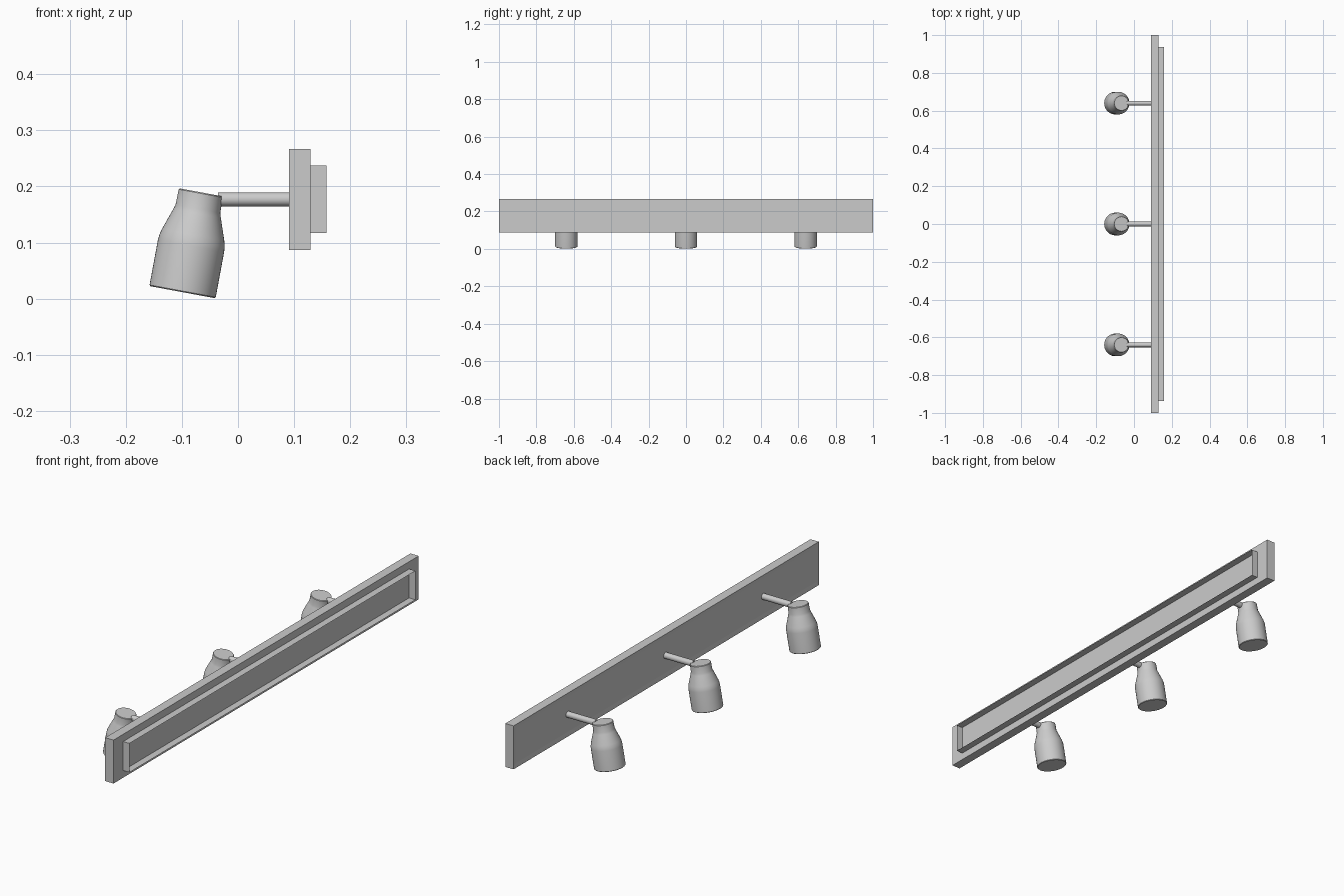
import bpy, bmesh, math
from mathutils import Matrix, Vector

if "Cube" in bpy.data.objects:
    bpy.data.objects.remove(bpy.data.objects["Cube"])


def finish(bm, name):
    bmesh.ops.recalc_face_normals(bm, faces=bm.faces)
    mesh = bpy.data.meshes.new(name)
    bm.to_mesh(mesh)
    bm.free()
    obj = bpy.data.objects.new(name, mesh)
    bpy.context.collection.objects.link(obj)
    return obj


def box(lo, hi):
    lo, hi = Vector(lo), Vector(hi)
    bm = bmesh.new()
    bmesh.ops.create_cube(bm, size=1, matrix=Matrix.Translation((lo + hi) / 2)
                          @ Matrix.Diagonal((hi - lo).to_4d()))
    bm.normal_update()
    return bm


def smooth(obj):
    bpy.ops.object.select_all(action='DESELECT')
    obj.select_set(True)
    bpy.context.view_layer.objects.active = obj
    bpy.ops.object.shade_smooth_by_angle(angle=math.radians(35))


def lathe(profile, matrix, name, sides):
    # capped solid of revolution around local z
    bm = bmesh.new()
    rings = [[bm.verts.new((r * math.cos(2 * math.pi * i / sides),
                            r * math.sin(2 * math.pi * i / sides), z))
              for i in range(sides)] for r, z in profile]
    for a, b in zip(rings, rings[1:]):
        for i in range(sides):
            j = (i + 1) % sides
            bm.faces.new((a[i], a[j], b[j], b[i]))
    bm.faces.new(rings[0])
    bm.faces.new(rings[-1])
    bm.transform(matrix)
    obj = finish(bm, name)
    smooth(obj)


# Long front plate with a faintly inset face panel
bm = box((0.091, -1, 0.087), (0.129, 1, 0.267))
front = [f for f in bm.faces if f.normal.x < -0.9]
bmesh.ops.inset_region(bm, faces=front, thickness=0.024)
bmesh.ops.translate(bm, verts=front[0].verts, vec=(0.003, 0, 0))
finish(bm, "front_plate")

# Wall-side tray: thin rim, open at the back
bm = box((0.129, -0.937, 0.117), (0.158, 0.937, 0.237))
bmesh.ops.delete(bm, geom=[f for f in bm.faces if abs(f.normal.x) > 0.9],
                 context='FACES')
finish(bm, "wall_mount_rim")

# Three tilted spot heads, each on a straight arm
shade = [(0.058, 0), (0.06, 0.002), (0.06, 0.084), (0.0592, 0.093),
         (0.0565, 0.104), (0.043, 0.143), (0.0405, 0.151),
         (0.04, 0.179), (0.0385, 0.181)]
for n, y in enumerate((-0.64, 0, 0.64), 1):
    tilt = Matrix.Rotation(math.radians(10.5), 4, 'Y')
    lathe(shade, Matrix.Translation((-0.099, y, 0.0115)) @ tilt,
          f"lamp_shade_{n}", 48)
    lathe([(0.0125, 0), (0.0125, 0.13)],
          Matrix.Translation((-0.036, y, 0.177)) @ Matrix.Rotation(math.pi / 2, 4, 'Y'),
          f"lamp_arm_{n}", 24)
